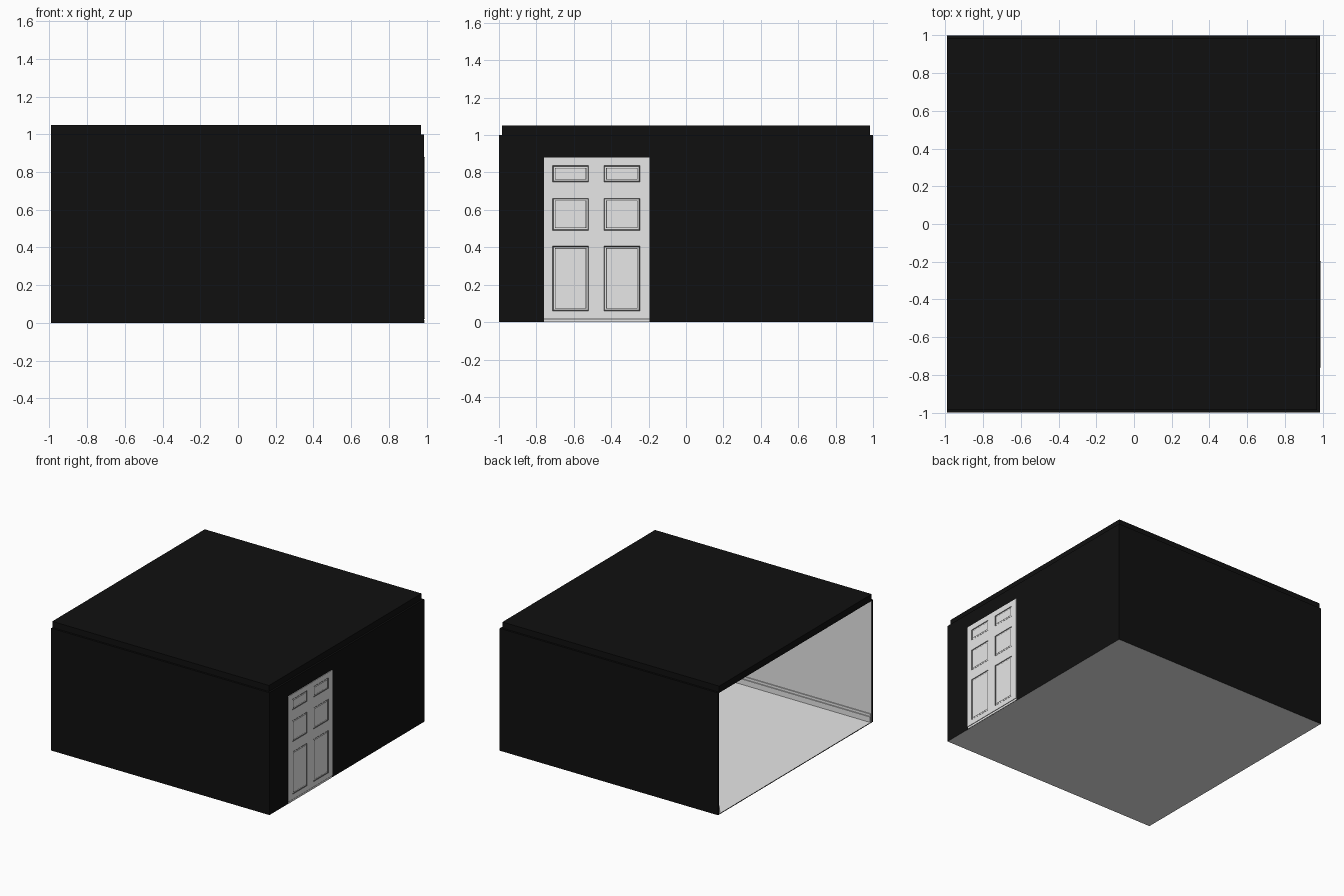
import bpy, bmesh
from mathutils import Vector

cube = bpy.data.objects.get("Cube")
if cube:
    bpy.data.objects.remove(cube, do_unlink=True)


def make_material(name, value):
    mat = bpy.data.materials.new(name)
    mat.use_nodes = True
    colour = (value, value, value, 1)
    mat.diffuse_color = colour
    mat.node_tree.nodes["Principled BSDF"].inputs["Base Color"].default_value = colour
    return mat


BLACK = make_material("black exterior", 0.005)
WHITE = make_material("white paint", 0.8)
GREY = make_material("grey moulding", 0.12)


def add_object(name, bm, *mats):
    mesh = bpy.data.meshes.new(name)
    bm.to_mesh(mesh)
    bm.free()
    for mat in mats:
        mesh.materials.append(mat)
    obj = bpy.data.objects.new(name, mesh)
    bpy.context.collection.objects.link(obj)
    return obj


def paint_facing(bm, directions):
    """Give the second material to faces looking along any listed direction."""
    bm.normal_update()
    for face in bm.faces:
        if any(face.normal.dot(Vector(d)) > 0.9 for d in directions):
            face.material_index = 1


def box(name, low, high, mats, directions=()):
    bm = bmesh.new()
    bmesh.ops.create_cube(bm, size=1)
    low, high = Vector(low), Vector(high)
    for v in bm.verts:
        v.co = Vector([l + (h - l) * (c + 0.5) for l, h, c in zip(low, high, v.co)])
    paint_facing(bm, directions)
    return add_object(name, bm, *mats)


# Main dimensions
LEFT, RIGHT, DEPTH, THICK = -0.99, 0.985, 1.0, 0.015
INNER_X, INNER_Y = RIGHT - THICK, DEPTH - THICK
BASE, TOP, ROOF = 0.006, 1.0, 1.05
DOOR_Y0, DOOR_Y1, DOOR_Z0, DOOR_Z1 = -0.76, -0.195, 0.02, 0.88
SHELL = (BLACK, WHITE)

# Floor and roof slabs, pale on the broad room faces
box("floor", (LEFT, -DEPTH, 0), (RIGHT, DEPTH, BASE), SHELL, [(0, 0, 1), (0, 0, -1)])
box("roof", (LEFT, -INNER_Y, TOP - 0.005), (INNER_X, INNER_Y, ROOF), SHELL, [(0, 0, -1)])

# Front and back walls with stepped skirting boards
for name, side in (("front", -1), ("back", 1)):
    def span(a, b):
        return sorted((side * a, side * b))
    y0, y1 = span(INNER_Y, DEPTH)
    box(name + "_wall", (LEFT, y0, BASE), (RIGHT, y1, TOP), SHELL, [(0, -side, 0)])
    for part, depth, height in (("skirting", 0.016, 0.05), ("skirting_cap", 0.008, 0.07)):
        y0, y1 = span(INNER_Y - depth, INNER_Y)
        box(name + "_" + part, (LEFT + 0.005, y0, BASE), (INNER_X, y1, height), (WHITE,))

# Door wall, extruded from an outline notched for the doorway
bm = bmesh.new()
outline = [(-INNER_Y, BASE), (DOOR_Y0, BASE), (DOOR_Y0, DOOR_Z1), (DOOR_Y1, DOOR_Z1),
           (DOOR_Y1, BASE), (INNER_Y, BASE), (INNER_Y, TOP), (-INNER_Y, TOP)]
face = bm.faces.new([bm.verts.new((INNER_X, y, z)) for y, z in outline])
extruded = bmesh.ops.extrude_face_region(bm, geom=[face], use_keep_orig=True)["geom"]
for v in extruded:
    if isinstance(v, bmesh.types.BMVert):
        v.co.x = RIGHT
bmesh.ops.recalc_face_normals(bm, faces=bm.faces)
paint_facing(bm, [(-1, 0, 0)])
add_object("door_wall", bm, *SHELL)

# Skirting either side of the door
for name, y0, y1 in (("near", -INNER_Y, DOOR_Y0), ("far", DOOR_Y1, INNER_Y)):
    for part, depth, height in (("skirting", 0.016, 0.05), ("skirting_cap", 0.008, 0.07)):
        box("door_wall_" + name + "_" + part, (INNER_X - depth, y0, BASE),
            (INNER_X, y1, height), (WHITE,))

# Threshold under the door
box("threshold", (INNER_X - 0.005, DOOR_Y0, 0.001), (0.988, DOOR_Y1, DOOR_Z0 - 0.005), (WHITE,))
box("threshold_gap", (INNER_X, DOOR_Y0, DOOR_Z0 - 0.005), (0.987, DOOR_Y1, DOOR_Z0), (GREY,))

# Six-panel door: a grid whose panel cells are inset, mirrored to the room side
HALF = 0.0125
ys = [DOOR_Y0, -0.713, -0.521, -0.439, -0.247, DOOR_Y1]
zs = [DOOR_Z0, 0.06, 0.407, 0.49, 0.662, 0.75, 0.837, DOOR_Z1]
bm = bmesh.new()
grid = [[bm.verts.new((HALF, y, z)) for z in zs] for y in ys]
panels = []
for i in range(len(ys) - 1):
    for j in range(len(zs) - 1):
        face = bm.faces.new((grid[i][j], grid[i + 1][j], grid[i + 1][j + 1], grid[i][j + 1]))
        if i % 2 and j % 2:
            panels.append(face)
bm.normal_update()
rim = [e for e in bm.edges if e.is_boundary]
for width, depth, index in ((0.006, -0.003, 1), (0.011, 0, 0), (0.005, 0.002, 1)):
    ring = bmesh.ops.inset_individual(bm, faces=panels, thickness=width, depth=depth)["faces"]
    for face in ring:
        if face not in panels:
            face.material_index = index
for face in panels:
    face.material_index = 0
edge = bmesh.ops.extrude_edge_only(bm, edges=rim)["geom"]
for v in edge:
    if isinstance(v, bmesh.types.BMVert):
        v.co.x = 0
bmesh.ops.recalc_face_normals(bm, faces=bm.faces)
if panels[0].normal.x < 0:
    bmesh.ops.reverse_faces(bm, faces=bm.faces)
door = add_object("panel_door", bm, WHITE, GREY)
door.location.x = RIGHT + 0.005 - HALF
mirror = door.modifiers.new("both_sides", "MIRROR")
mirror.use_axis[0] = True
